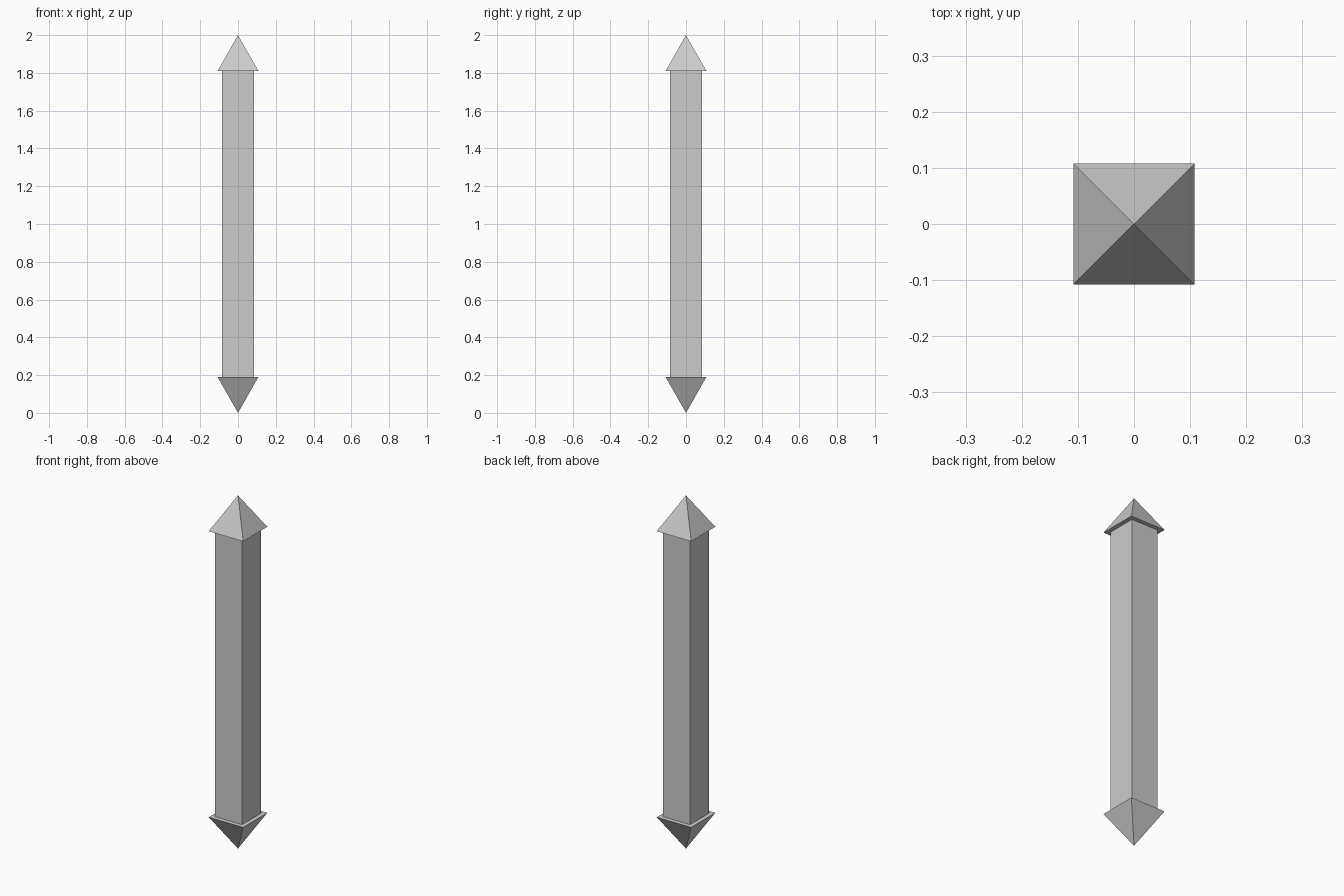
import bpy
from math import pi, sqrt

if "Cube" in bpy.data.objects:
    bpy.data.objects.remove(bpy.data.objects["Cube"])

HEIGHT = 2.0
TIP_HEIGHT = 0.19
TIP_HALF = 0.108
SHAFT_HALF = 0.084


def finish(name):
    obj = bpy.context.object
    obj.name = name
    bpy.ops.object.transform_apply(location=True, rotation=True, scale=True)


def pyramid(name, z, flip):
    # Four-sided cone turned so its base is square to the axes
    bpy.ops.mesh.primitive_cone_add(
        vertices=4, radius1=TIP_HALF * sqrt(2), radius2=0, depth=TIP_HEIGHT,
        location=(0, 0, z), rotation=(pi if flip else 0, 0, pi / 4))
    finish(name)


# Square shaft
bpy.ops.mesh.primitive_cube_add(size=1, location=(0, 0, HEIGHT / 2))
bpy.context.object.scale = (2 * SHAFT_HALF, 2 * SHAFT_HALF, HEIGHT - 2 * TIP_HEIGHT)
finish("shaft")

# Pointed ends
pyramid("top_point", HEIGHT - TIP_HEIGHT / 2, False)
pyramid("bottom_point", TIP_HEIGHT / 2, True)
